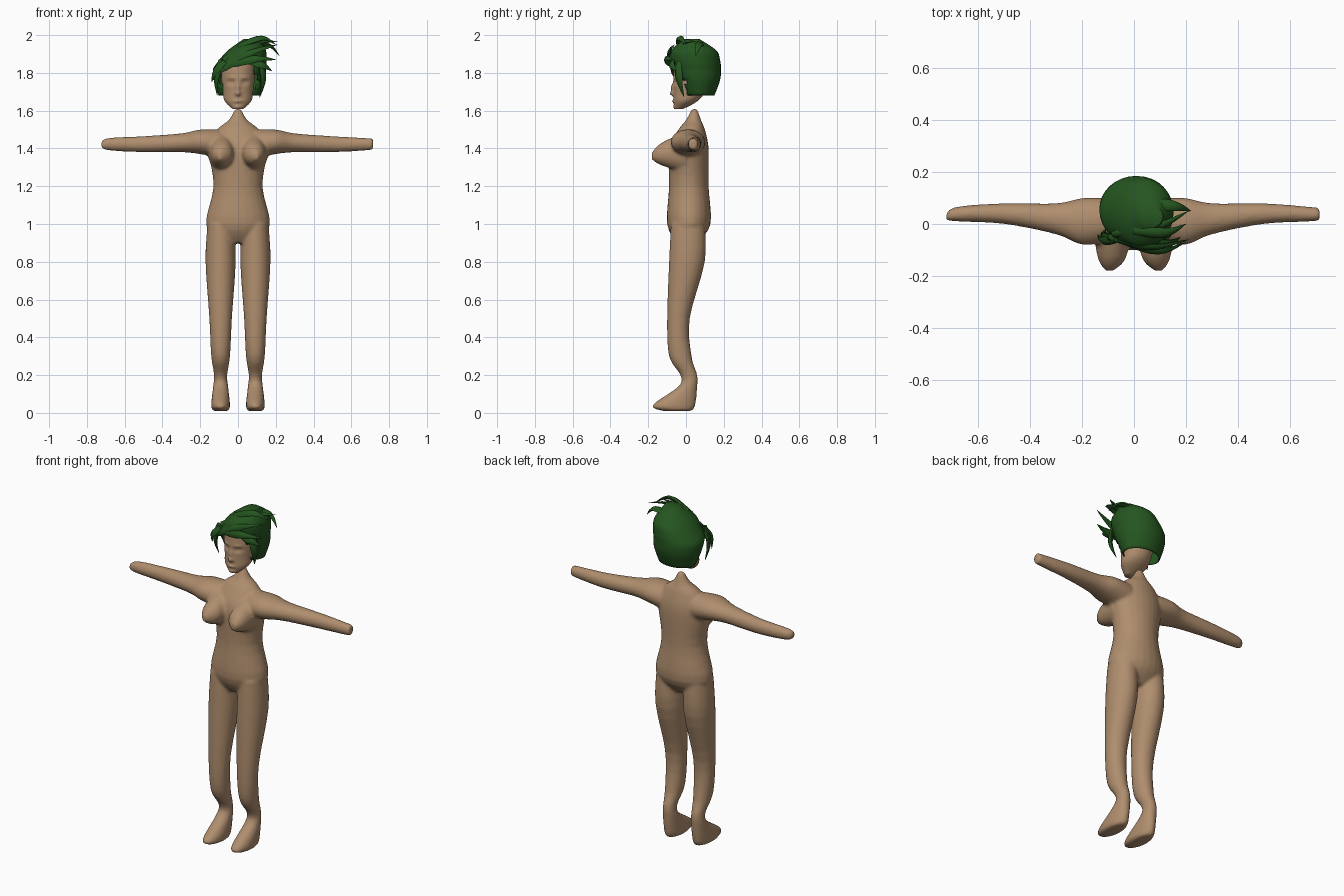
import bpy, bmesh, math
from mathutils import Vector

default_cube = bpy.data.objects.get("Cube")
if default_cube:
    bpy.data.objects.remove(default_cube, do_unlink=True)


def make_material(name, color):
    material = bpy.data.materials.new(name)
    material.use_nodes = True
    material.diffuse_color = color
    material.node_tree.nodes["Principled BSDF"].inputs["Base Color"].default_value = color
    return material


skin = make_material("skin", (.43, .27, .155, 1))
green = make_material("hair green", (.018, .09, .014, 1))


def smooth_between(points, steps):
    """Catmull-Rom samples through tuples of any length."""
    last = len(points) - 1
    samples = []
    for i in range(last):
        before, start, end, after = (points[max(0, min(last, i + k))] for k in (-1, 0, 1, 2))
        for step in range(steps):
            t = step / steps
            samples.append([
                b + t / 2 * (c - a + t * (2 * a - 5 * b + 4 * c - d + t * (3 * b - a - 3 * c + d)))
                for a, b, c, d in zip(before, start, end, after)])
    return samples + [list(points[last])]


def bridge_rings(bm, rings, close_start=True):
    rows = [[bm.verts.new(point) for point in ring] for ring in rings]
    for lower, upper in zip(rows, rows[1:]):
        for i in range(len(lower)):
            bm.faces.new((lower[i - 1], lower[i], upper[i], upper[i - 1]))
    if close_start:
        bm.faces.new(rows[0])
    bm.faces.new(rows[-1])


def loft(bm, axis, sections, sides=24, steps=4, mirror=1, close_start=True):
    """Oval sections: position on the axis, then low and high limits across it."""
    across, other = [k for k in range(3) if k != axis]
    rings = []
    for position, low, high, other_low, other_high in smooth_between(sections, steps):
        ring = []
        for i in range(sides):
            angle = math.tau * i / sides
            point = Vector()
            point[axis] = position
            point[across] = (low + high + (high - low) * math.cos(angle)) / 2
            point[other] = (other_low + other_high + (other_high - other_low) * math.sin(angle)) / 2
            point.x *= mirror
            ring.append(point)
        rings.append(ring)
    bridge_rings(bm, rings, close_start)


def upright(sections, centre=0):
    """Turn height, half width, front and back into loft sections."""
    return [(z, centre - half, centre + half, front, back) for z, half, front, back in sections]


def finish(bm, name, material, sharp_angle):
    bmesh.ops.recalc_face_normals(bm, faces=bm.faces)
    mesh = bpy.data.meshes.new(name)
    bm.to_mesh(mesh)
    bm.free()
    mesh.materials.append(material)
    part = bpy.data.objects.new(name, mesh)
    bpy.context.collection.objects.link(part)
    bpy.ops.object.select_all(action='DESELECT')
    part.select_set(True)
    bpy.context.view_layer.objects.active = part
    bpy.ops.object.shade_smooth_by_angle(angle=math.radians(sharp_angle))
    return part


# Torso and neck
body_mesh = bmesh.new()
torso = [(.9, .1, -.05, .06), (1, .17, -.1, .13), (1.2, .13, -.09, .12), (1.4, .155, -.09, .12),
         (1.5, .11, -.04, .1), (1.55, .05, 0, .08), (1.61, .015, .03, .06)]
loft(body_mesh, 2, upright(torso))

# Legs, arms and chest, mirrored
leg = [(.01, .04, -.12, .03), (.04, .05, -.18, .05), (.14, .04, -.04, .06), (.2, .035, -.03, .06),
       (.3, .05, -.09, .03), (.5, .06, -.1, .02), (.8, .08, -.09, .1), (1, .07, -.08, .1)]
arm = [(.1, -.07, .1, 1.35, 1.5), (.2, -.08, .1, 1.37, 1.5), (.3, -.04, .08, 1.38, 1.48),
       (.5, 0, .08, 1.38, 1.465), (.69, .01, .065, 1.39, 1.455)]
blunt_tip = (.715, .015, .06, 1.4, 1.45)
pointed_tip = (.725, .015, .03, 1.41, 1.43)
chest = [(-.18, .08, .11, 1.34, 1.38), (-.13, .03, .14, 1.31, 1.43), (0, .01, .16, 1.27, 1.49)]
for side, tip in ((1, blunt_tip), (-1, pointed_tip)):
    loft(body_mesh, 2, upright(leg, .092), mirror=side)
    loft(body_mesh, 0, arm + [tip], mirror=side)
    loft(body_mesh, 1, chest, mirror=side)
body = finish(body_mesh, "body", skin, 180)

# Fuse the overlapping limbs into one soft surface
fuse = body.modifiers.new("fuse", 'REMESH')
fuse.mode = 'VOXEL'
fuse.voxel_size = .009
fuse.use_smooth_shade = True
soften = body.modifiers.new("soften", 'SMOOTH')
soften.iterations = 5

# Head
head_mesh = bmesh.new()
skull = [(1.61, .03, -.06, -.01), (1.65, .07, -.065, .06), (1.7, .08, -.065, .1),
         (1.8, .09, -.065, .13), (1.86, .08, -.05, .12), (1.91, .02, .02, .06)]
loft(head_mesh, 2, upright(skull), sides=64, steps=12)

# Face, shaped by soft pushes: side offset, height, width, tallness, depth
nose = (0, 1.69, .013, .012, -.018)
bridge = (0, 1.72, .01, .025, -.014)
lips = (0, 1.65, .022, .009, -.008)
chin = (0, 1.62, .02, .01, -.006)
eye_socket = (.036, 1.75, .018, .011, .016)
eyelid = (.036, 1.748, .012, .004, -.008)
brow = (.036, 1.773, .024, .007, -.006)
for vert in head_mesh.verts:
    if vert.co.y < 0:
        for offset, height, width, tallness, depth in (nose, bridge, lips, chin, eye_socket, eyelid, brow):
            across = (abs(vert.co.x) - offset) / width
            along = (vert.co.z - height) / tallness
            vert.co.y += depth * math.exp(-across ** 2 - along ** 2)
finish(head_mesh, "head", skin, 180)

# Hair cap: a shell leaning to the left at the crown, open around the face
cap_mesh = bmesh.new()
shell = [(1.68, .11, -.01, .15), (1.76, .135, -.05, .18), (1.82, .14, -.08, .185),
         (1.87, .125, -.09, .18), (1.92, .1, -.08, .16), (1.98, .04, -.01, .07)]
loft(cap_mesh, 2, upright(shell, .007), sides=32, close_start=False)
for vert in cap_mesh.verts:
    vert.co.x += .4 * max(0, vert.co.z - 1.82)
face_opening = []
for face in cap_mesh.faces:
    middle = face.calc_center_median()
    hairline = 1.84 - 3 * max(0, abs(middle.x) - .08)
    if middle.y < 0 and middle.z < hairline:
        face_opening.append(face)
bmesh.ops.delete(cap_mesh, geom=face_opening, context='FACES')
cap = finish(cap_mesh, "hair_cap", green, 40)
cap.modifiers.new("thickness", 'SOLIDIFY').thickness = .006

# Hair locks: tapered strands that bow away from the middle of the head
head_middle = Vector((0, .05, 1.8))


def add_lock(bm, root, tip, radius=.026, bow=.05):
    root, tip = Vector(root), Vector(tip)
    middle = (root + tip) / 2
    middle += bow * (middle - head_middle).normalized()
    path = [Vector(point) for point in smooth_between([root, middle, tip], 5)]
    last = len(path) - 1
    rings = []
    for i, point in enumerate(path):
        t = i / last
        along = path[min(i + 1, last)] - path[max(i - 1, 0)]
        outward = (point - head_middle).normalized()
        wide = along.cross(outward).normalized()
        thin = along.cross(wide).normalized() * .6
        size = radius * max(.03, min(.6 + t, 1.5 - 1.5 * t))
        angles = [math.tau * k / 6 for k in range(6)]
        rings.append([point + size * (wide * math.cos(a) + thin * math.sin(a)) for a in angles])
    bridge_rings(bm, rings)


locks_mesh = bmesh.new()
# Locks swept across the forehead and crown
for root, tip in (((-.12, -.04, 1.8), (.21, -.06, 1.95)),
                  ((-.08, -.04, 1.87), (.21, .05, 1.965)),
                  ((-.06, -.06, 1.84), (.2, -.07, 1.87)),
                  ((0, -.03, 1.94), (.2, 0, 1.95)),
                  ((.02, .08, 1.94), (.22, .05, 1.89))):
    add_lock(locks_mesh, root, tip)
# Short locks beside the face
for root, tip in (((.06, -.07, 1.86), (.18, -.05, 1.81)),
                  ((.12, -.04, 1.86), (.115, -.01, 1.67)),
                  ((-.09, -.05, 1.87), (-.11, -.02, 1.68)),
                  ((-.07, -.06, 1.86), (-.14, -.04, 1.75))):
    add_lock(locks_mesh, root, tip, bow=.02)
finish(locks_mesh, "hair_locks", green, 50)
